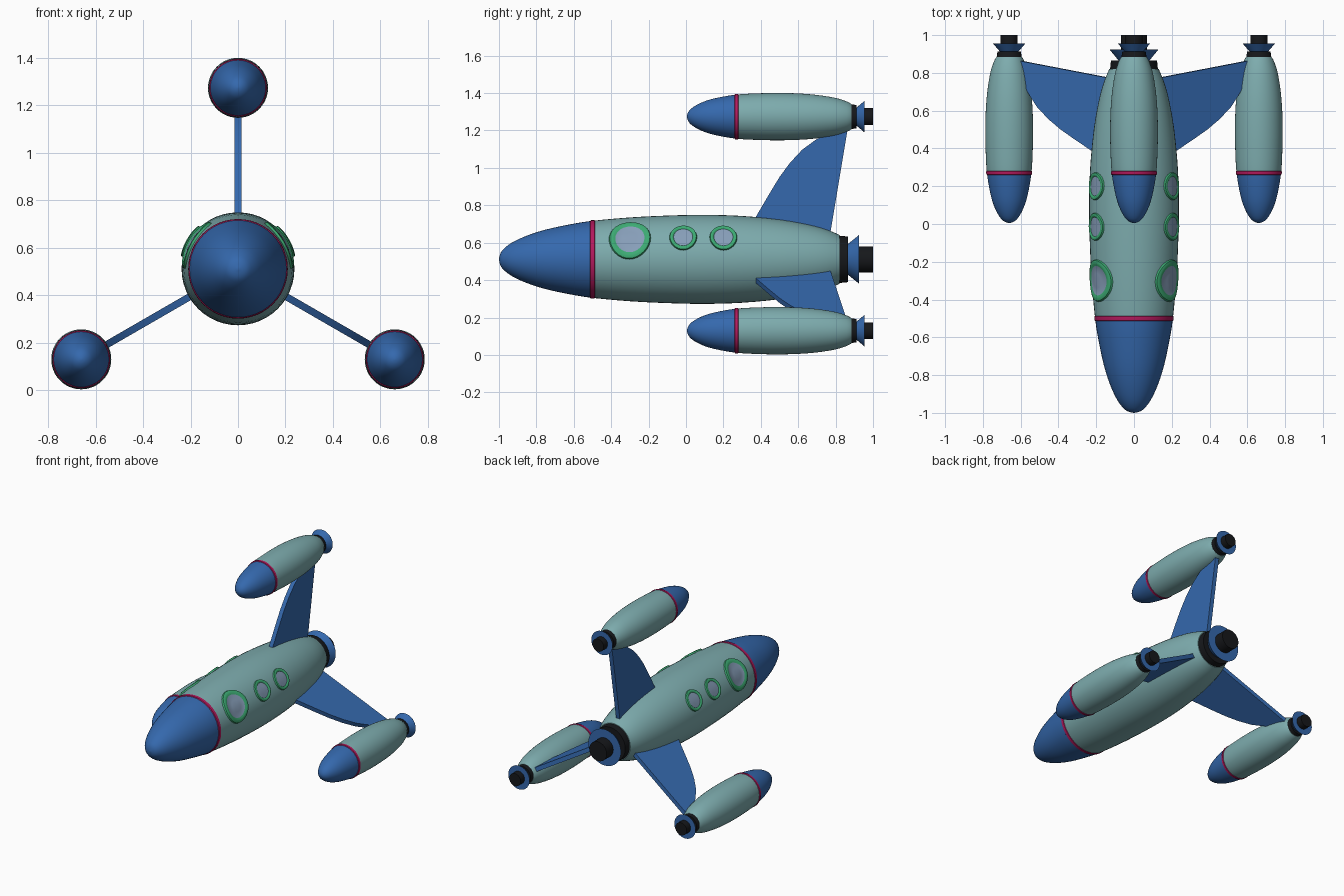
import bpy, bmesh, math
from mathutils import Vector

if "Cube" in bpy.data.objects:
    bpy.data.objects.remove(bpy.data.objects["Cube"])

ZC, DIST, SEG = 0.511, 0.763, 48


def material(name, rgb):
    m = bpy.data.materials.new(name)
    m.diffuse_color = (*rgb, 1)
    m.use_nodes = True
    m.node_tree.nodes["Principled BSDF"].inputs["Base Color"].default_value = m.diffuse_color
    return m


TEAL = material("teal", (0.205, 0.41, 0.42))
BLUE = material("blue", (0.035, 0.14, 0.42))
PINK = material("pink", (0.45, 0.01, 0.11))
BLACK = material("black", (0.008, 0.009, 0.011))
GREEN = material("green", (0.045, 0.40, 0.17))
GLASS = material("glass", (0.24, 0.34, 0.48))


def finish(name, bm, mats):
    bmesh.ops.remove_doubles(bm, verts=bm.verts, dist=1e-5)
    bmesh.ops.recalc_face_normals(bm, faces=bm.faces)
    me = bpy.data.meshes.new(name)
    bm.to_mesh(me)
    bm.free()
    for m in mats:
        me.materials.append(m)
    ob = bpy.data.objects.new(name, me)
    bpy.context.collection.objects.link(ob)
    return ob


def smooth_profile(pts, n=3):
    """Catmull-Rom through (y, radius) points."""
    p = [Vector(q) for q in pts]
    p = [p[0]] + p + [p[-1]]
    out = []
    for a, b, c, d in zip(p, p[1:], p[2:], p[3:]):
        for i in range(n):
            t = i / n
            out.append(0.5 * (2 * b + (c - a) * t + (2 * a - 5 * b + 4 * c - d) * t * t
                              + (3 * b - a - 3 * c + d) * t ** 3))
    return out + [p[-1]]


def lathe(name, profile, cx, cz, mats, split=None):
    """Revolve (y, radius) about the y axis; faces in front of split get slot 1."""
    bm = bmesh.new()
    rings = [[bm.verts.new((cx + r * math.sin(math.tau * k / SEG), y,
                            cz + r * math.cos(math.tau * k / SEG))) for k in range(SEG)]
             for y, r in profile]
    for (ya, _), (yb, _), a, b in zip(profile, profile[1:], rings, rings[1:]):
        for k in range(SEG):
            j = (k + 1) % SEG
            f = bm.faces.new((a[k], a[j], b[j], b[k]))
            if split is not None and (ya + yb) / 2 < split:
                f.material_index = 1
    return finish(name, bm, mats)


def rocket(name, profile, split, cx, cz, band, collar, cone, pipe):
    # hull with a coloured nose
    prof = smooth_profile(profile)
    lathe(name + "_hull", prof + [Vector((prof[-1].x, 0))], cx, cz, [TEAL, BLUE], split)
    # raised nose band
    r = dict(profile)[split]
    w, h = band
    lathe(name + "_nose_band", [(split - w, r - h), (split - w * .6, r + h * .7), (split, r + h),
                                (split + w * .6, r + h), (split + w, r - h * .3)], cx, cz, [PINK])
    # tail collar, flared nozzle and exhaust pipe
    for part, (y0, r0, y1, r1), m in (("collar", collar, BLACK), ("nozzle", cone, BLUE),
                                      ("exhaust", pipe, BLACK)):
        lathe(f"{name}_{part}", [(y0, 0), (y0, r0), (y1, r1), (y1, 0)], cx, cz, [m])
    return prof


BODY = [(-1, 0), (-.993, .03), (-.975, .056), (-.93, .09), (-.85, .127), (-.75, .159), (-.62, .187),
        (-.5, .206), (-.3, .224), (-.1, .234), (.1, .238), (.3, .232), (.5, .213), (.65, .187),
        (.75, .160), (.82, .131)]
POD = [(.005, 0), (.01, .02), (.03, .045), (.08, .074), (.15, .097), (.27, .118), (.4, .125),
       (.5, .1265), (.6, .124), (.7, .116), (.8, .1), (.86, .081), (.885, .067)]

body = rocket("main_body", BODY, -.5, 0, ZC, (.016, .004), (.815, .127, .865, .122),
              (.863, .08, .925, .13), (.92, .069, 1, .069))


def hull_radius(y):
    for a, b in zip(body, body[1:]):
        if a.x <= y <= b.x:
            return a.y + (b.y - a.y) * (y - a.x) / (b.x - a.x)


# three fins, each carrying a pod
FIN = [(.33, .1), (.375, .23), (.45, .358), (.50, .44), (.555, .515), (.62, .585), (.69, .637),
       (.78, .69), (.865, .70), (.77, .13), (.755, .05)]
for i, side in enumerate(("top", "right", "left")):
    a = math.tau * i / 3
    out = Vector((math.sin(a), 0, math.cos(a)))
    across = Vector((math.cos(a), 0, -math.sin(a)))
    rocket(side + "_pod", POD, .27, out.x * DIST, ZC + out.z * DIST, (.012, .004),
           (.88, .067, .912, .062), (.908, .045, .955, .085), (.95, .045, 1, .045))
    bm = bmesh.new()
    f = bm.faces.new([bm.verts.new(out * s + Vector((0, y, ZC)) - across * .015) for y, s in FIN])
    ext = bmesh.ops.extrude_face_region(bm, geom=[f])["geom"]
    bmesh.ops.translate(bm, vec=across * .03, verts=[v for v in ext if isinstance(v, bmesh.types.BMVert)])
    finish(side + "_fin", bm, [BLUE])


def porthole(name, yc, r, w, side):
    """Disc wrapped on the hull: glass inside, raised rim outside."""
    steps = [(0, .004), ((r - w) / 2, .004), (r - w, .004), (r - w * .8, .009), (r - w * .5, .011),
             (r - w * .2, .009), (r, -.004)]
    n = 32
    bm = bmesh.new()
    rings = []
    for d, h in steps:
        ring = []
        for k in range(n):
            t = math.tau * k / n
            y = yc + d * math.cos(t)
            R = hull_radius(y)
            ang = math.radians(30) + math.asin(d * math.sin(t) / R)
            ring.append(bm.verts.new((side * (R + h) * math.cos(ang), y, ZC + (R + h) * math.sin(ang))))
        rings.append(ring)
    for i, (a, b) in enumerate(zip(rings, rings[1:])):
        for k in range(n):
            j = (k + 1) % n
            bm.faces.new((a[k], a[j], b[j], b[k])).material_index = int(i > 1)
    finish(name, bm, [GLASS, GREEN])


# portholes on both sides
for label, side in (("right", 1), ("left", -1)):
    porthole(label + "_front_porthole", -.3, .114, .036, side)
    porthole(label + "_middle_porthole", -.015, .075, .024, side)
    porthole(label + "_rear_porthole", .2, .075, .024, side)

bpy.ops.object.select_all(action='SELECT')
bpy.context.view_layer.objects.active = bpy.context.selected_objects[0]
bpy.ops.object.shade_smooth_by_angle(angle=math.radians(38))
